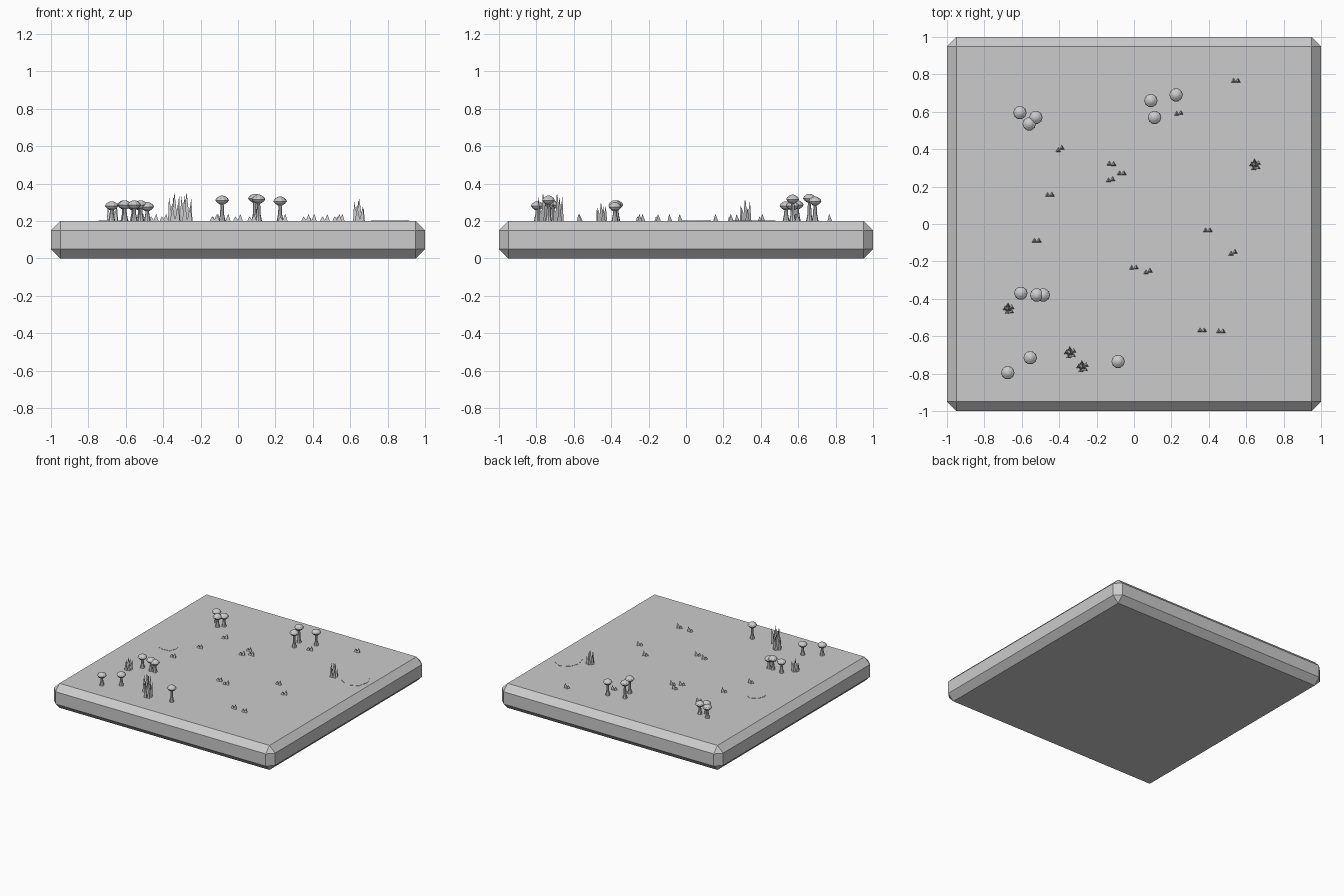
import bpy, bmesh, math, random
from mathutils import Matrix, Vector

if "Cube" in bpy.data.objects:
    bpy.data.objects.remove(bpy.data.objects["Cube"])

random.seed(4)
GROUND = 0.2

grey = bpy.data.materials.new("stone_grey")
grey.diffuse_color = (0.6, 0.6, 0.6, 1)
grey.use_nodes = True
grey.node_tree.nodes["Principled BSDF"].inputs["Base Color"].default_value = grey.diffuse_color


def make_object(name, bm):
    bmesh.ops.recalc_face_normals(bm, faces=bm.faces)
    mesh = bpy.data.meshes.new(name)
    bm.to_mesh(mesh)
    bm.free()
    mesh.materials.append(grey)
    ob = bpy.data.objects.new(name, mesh)
    bpy.context.collection.objects.link(ob)
    return ob


def lathe(bm, x, y, profile, sides):
    """Revolve (radius, z) points around a vertical axis and cap both ends."""
    rings = []
    for r, z in profile:
        rings.append([bm.verts.new((x + r * math.cos(2 * math.pi * i / sides),
                                    y + r * math.sin(2 * math.pi * i / sides), z))
                      for i in range(sides)])
    for a, b in zip(rings, rings[1:]):
        for i in range(sides):
            j = (i + 1) % sides
            bm.faces.new((a[i], a[j], b[j], b[i]))
    bm.faces.new(rings[0][::-1])
    bm.faces.new(rings[-1])


def blade(bm, x, y, radius, height, lean=(0, 0), turn=0.0):
    """Three-sided pointed blade standing on the ground."""
    base = [bm.verts.new((x + radius * math.cos(turn + k * 2 * math.pi / 3),
                          y + radius * math.sin(turn + k * 2 * math.pi / 3), GROUND))
            for k in range(3)]
    tip = bm.verts.new((x + lean[0], y + lean[1], GROUND + height))
    bm.faces.new(base[::-1])
    for k in range(3):
        bm.faces.new((base[k], base[(k + 1) % 3], tip))


# Ground slab with chamfered edges
bm = bmesh.new()
bmesh.ops.create_cube(bm, size=1, matrix=Matrix.Translation((0, 0, 0.1)) @
                      Matrix.Diagonal((2, 2, 0.2, 1)))
bmesh.ops.bevel(bm, geom=bm.edges[:], offset=0.05, segments=1, affect='EDGES')
make_object("ground_slab", bm)

# Thin irregular ground patches
for n, (px, py, r) in enumerate([(0.81, 0.37, 0.115), (-0.67, 0.05, 0.085)]):
    bm = bmesh.new()
    ring = []
    for i in range(8):
        a = 2 * math.pi * i / 8
        q = r * random.uniform(0.85, 1.1)
        ring.append(bm.verts.new((px + q * math.cos(a), py + q * math.sin(a), GROUND)))
    face = bm.faces.new(ring)
    top = bmesh.ops.extrude_face_region(bm, geom=[face])
    bmesh.ops.translate(bm, vec=Vector((0, 0, 0.002)),
                        verts=[v for v in top["geom"] if isinstance(v, bmesh.types.BMVert)])
    make_object(f"ground_patch_{n + 1}", bm)

# Mushrooms: x, y, top height
mushrooms = [
    (-0.61, 0.595, 0.31), (-0.525, 0.57, 0.305), (-0.56, 0.535, 0.305),
    (0.09, 0.66, 0.345), (0.225, 0.69, 0.33), (0.11, 0.57, 0.34),
    (-0.605, -0.37, 0.31), (-0.52, -0.38, 0.31), (-0.485, -0.38, 0.30),
    (-0.555, -0.715, 0.31), (-0.675, -0.795, 0.305), (-0.085, -0.735, 0.335)]
stems, caps = bmesh.new(), bmesh.new()
for x, y, h in mushrooms:
    lathe(stems, x, y, [(0.018, GROUND), (0.011, GROUND + 0.035), (0.008, h - 0.035)], 8)
    lathe(caps, x, y, [(0.012, h - 0.047), (0.027, h - 0.037), (0.036, h - 0.025),
                       (0.031, h - 0.014), (0.017, h - 0.004), (0.007, h)], 10)
make_object("mushroom_stems", stems)
make_object("mushroom_caps", caps)

# Tall grass clumps: x, y, height, spread
clumps = [(-0.34, -0.69, 0.155, 0.028), (-0.275, -0.765, 0.155, 0.028),
          (-0.67, -0.455, 0.10, 0.025), (0.648, 0.315, 0.12, 0.026)]
bm = bmesh.new()
for x, y, h, s in clumps:
    blade(bm, x, y, 0.02, h, turn=math.pi / 2)
    for i in range(5):
        a = 2 * math.pi * i / 5 + 0.5
        dx, dy = math.cos(a) * s * 0.75, math.sin(a) * s * 0.75
        blade(bm, x + dx, y + dy, 0.015, h * random.uniform(0.55, 0.92),
              (dx * 0.4, dy * 0.4), math.pi / 2)
make_object("tall_grass", bm)

# Small grass tufts: x, y, heading
tufts = [(0.545, 0.765, 0), (0.24, 0.59, 0.2), (-0.395, 0.40, 0.6), (-0.45, 0.155, 0.1),
         (-0.12, 0.32, -0.1), (-0.065, 0.27, 0), (-0.125, 0.235, 0.3), (-0.52, -0.09, 0),
         (0.395, -0.035, 0), (0.53, -0.155, 0.4), (0, -0.235, 0.1), (0.075, -0.255, 0.4),
         (0.365, -0.57, 0), (0.465, -0.575, 0)]
bm = bmesh.new()
for x, y, a in tufts:
    for side, h in ((-0.012, 0.025), (0.011, 0.038)):
        dx, dy = side * math.cos(a), side * math.sin(a)
        blade(bm, x + dx, y + dy, 0.016, h, (dx * 0.2, dy * 0.2), math.pi / 2)
make_object("grass_tufts", bm)
